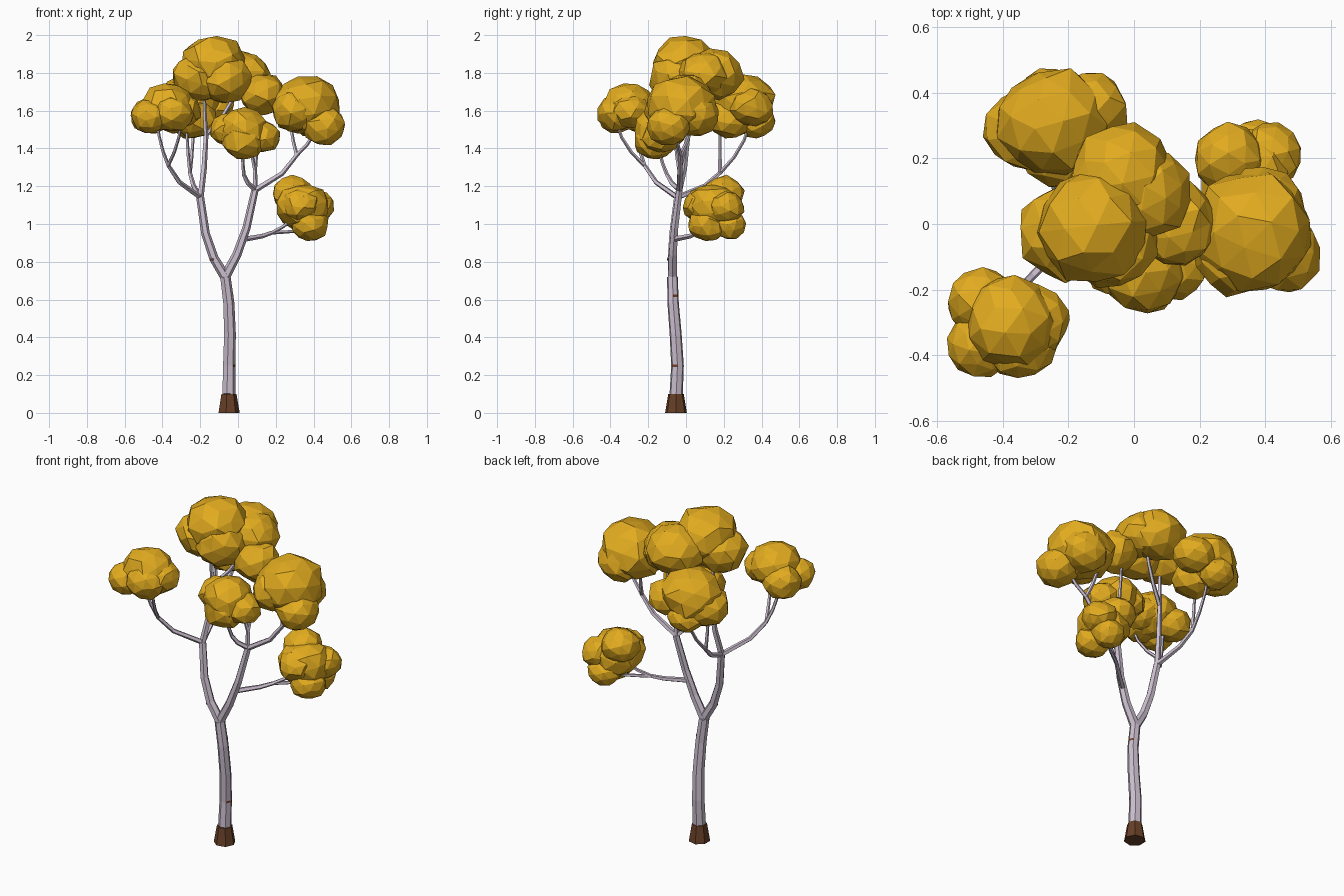
import bpy, bmesh, math, random
from mathutils import Vector, Euler

if "Cube" in bpy.data.objects:
    bpy.data.objects.remove(bpy.data.objects["Cube"])

random.seed(11)


def material(name, *rgb):
    m = bpy.data.materials.new(name)
    m.diffuse_color = (*rgb, 1)
    m.use_nodes = True
    m.node_tree.nodes["Principled BSDF"].inputs["Base Color"].default_value = m.diffuse_color
    return m


GOLD = material("golden_leaves", 0.76, 0.41, 0.014)
BARK = material("pale_bark", 0.60, 0.52, 0.62)
BROWN = material("brown_base", 0.135, 0.05, 0.02)
SCAR = material("bark_scar", 0.20, 0.05, 0.02)


def finish(bm, name, *mats):
    bmesh.ops.recalc_face_normals(bm, faces=bm.faces)
    me = bpy.data.meshes.new(name)
    bm.to_mesh(me)
    bm.free()
    for m in mats:
        me.materials.append(m)
    ob = bpy.data.objects.new(name, me)
    bpy.context.collection.objects.link(ob)
    return ob


def tube(bm, path, r0, r1, sides=6, keep=None):
    """Faceted tapering tube along a path; keep limits it to some sides."""
    pts = [Vector(p) for p in path]
    rings = []
    last = len(pts) - 1
    for i, p in enumerate(pts):
        t = (pts[min(i + 1, last)] - pts[max(i - 1, 0)]).normalized()
        u = Vector((0, 1, 0)).cross(t).normalized()
        v = t.cross(u)
        r = r0 + (r1 - r0) * i / last
        rings.append([bm.verts.new(p + (u * math.cos(a) + v * math.sin(a)) * r)
                      for a in (math.tau * k / sides for k in range(sides))])
    for a, b in zip(rings, rings[1:]):
        for k in range(sides):
            if keep is None or k in keep:
                n = (k + 1) % sides
                bm.faces.new((a[k], a[n], b[n], b[k]))
    if keep is None:
        bm.faces.new(rings[0][::-1])
        bm.faces.new(rings[-1])


def sweep(start, end, steps=3):
    """Path that reaches outwards first and then bends upwards."""
    a, c = Vector(start), Vector(end)
    b = Vector((a.x + (c.x - a.x) * 0.8, a.y + (c.y - a.y) * 0.8, a.z + (c.z - a.z) * 0.45))
    return [a * (1 - t) ** 2 + b * 2 * t * (1 - t) + c * t * t for t in (i / steps for i in range(steps + 1))]


# Trunk, with a flared brown foot
FORK = Vector((-0.068, -0.072, 0.72))
bm = bmesh.new()
tube(bm, [(-0.05, -0.053, 0), (-0.05, -0.053, 0.1)], 0.059, 0.042, 7)
finish(bm, "trunk_foot", BROWN)
bm = bmesh.new()
tube(bm, [(-0.05, -0.052, 0.1), (-0.048, -0.045, 0.25), (-0.044, -0.055, 0.42),
          (-0.05, -0.068, 0.58), FORK], 0.036, 0.029, 7)
finish(bm, "trunk", BARK)

# Two main limbs
LEFT = Vector((-0.20, -0.045, 1.14))
RIGHT = Vector((0.09, -0.035, 1.18))
bm = bmesh.new()
tube(bm, [FORK, (-0.128, -0.075, 0.82), (-0.172, -0.068, 0.95), LEFT], 0.027, 0.021)
finish(bm, "left_limb", BARK)
bm = bmesh.new()
tube(bm, [FORK, (-0.005, -0.07, 0.84), (0.045, -0.06, 0.98), RIGHT], 0.027, 0.019)
finish(bm, "right_limb", BARK)


def branch(name, start, fork, *tips, r=0.015):
    """A branch to a fork, then one bent twig to each tip."""
    bm = bmesh.new()
    tube(bm, sweep(start, fork, 2), r, r * 0.75, 5)
    for tip in tips:
        tube(bm, sweep(fork, tip), r * 0.7, r * 0.5, 5)
    finish(bm, name, BARK)


branch("front_left_branch", LEFT, (-0.37, -0.22, 1.31), (-0.43, -0.27, 1.55), (-0.30, -0.37, 1.54))
branch("back_left_branch", LEFT, (-0.255, 0.18, 1.27), (-0.275, 0.18, 1.58), (-0.235, 0.34, 1.54))
branch("top_branch", LEFT, (-0.17, 0.01, 1.47), (-0.18, 0, 1.72), (0, 0.1, 1.75), r=0.018)
branch("right_branch", RIGHT, (0.31, -0.03, 1.365), (0.43, -0.06, 1.55), (0.275, 0.04, 1.57), r=0.016)
branch("middle_branch", RIGHT, (0.09, -0.035, 1.28), (0.06, -0.06, 1.5), (0.11, 0.03, 1.68))
branch("front_branch", RIGHT, (0.03, -0.1, 1.26), (0.02, -0.15, 1.45))
branch("low_branch", (0.03, -0.06, 0.92), (0.18, 0.07, 0.955), (0.32, 0.17, 0.965), (0.31, 0.15, 1.06))

# Bark scars: thin plates hugging single sides of the trunk and limb
bm = bmesh.new()
for x, y, z, r, side in [(-0.048, -0.045, 0.25, 0.0355, 6), (-0.055, -0.069, 0.62, 0.0312, 0),
                         (-0.124, -0.075, 0.812, 0.0275, 4)]:
    tube(bm, [(x, y, z - 0.006), (x, y, z + 0.006)], r, r, 7, {side})
finish(bm, "bark_scars", SCAR)


def leaves(name, *lumps):
    """Leaf cluster: a few slightly flattened, uneven faceted lumps (x, y, z, radius)."""
    bm = bmesh.new()
    for x, y, z, r in lumps:
        rot = Euler([random.uniform(0, 6) for _ in range(3)]).to_matrix().to_4x4()
        for v in bmesh.ops.create_icosphere(bm, subdivisions=2, radius=1, matrix=rot)["verts"]:
            k = r * random.uniform(0.93, 1.08)
            v.co = Vector((x + v.co.x * k, y + v.co.y * k, z + v.co.z * k * 0.88))
    finish(bm, name, GOLD)


leaves("top_leaves", (-0.13, -0.01, 1.85, 0.17), (-0.205, -0.03, 1.77, 0.145),
       (-0.07, -0.05, 1.77, 0.145), (-0.04, 0.15, 1.79, 0.155), (0.04, 0.09, 1.79, 0.135),
       (0.13, 0, 1.69, 0.128))
leaves("front_left_leaves", (-0.375, -0.30, 1.62, 0.14), (-0.465, -0.235, 1.57, 0.105),
       (-0.30, -0.29, 1.60, 0.105), (-0.35, -0.36, 1.585, 0.112), (-0.47, -0.365, 1.57, 0.10))
leaves("back_left_leaves", (-0.25, 0.31, 1.65, 0.165), (-0.325, 0.29, 1.59, 0.13),
       (-0.135, 0.35, 1.62, 0.115), (-0.23, 0.23, 1.56, 0.122), (-0.26, 0.375, 1.54, 0.098))
leaves("right_leaves", (0.36, -0.02, 1.625, 0.182), (0.455, -0.09, 1.52, 0.118),
       (0.31, -0.09, 1.60, 0.13), (0.39, 0.05, 1.58, 0.13))
leaves("middle_leaves", (0.03, -0.135, 1.50, 0.135), (0.12, -0.13, 1.465, 0.102),
       (0.03, -0.16, 1.44, 0.115), (-0.05, -0.12, 1.50, 0.10))
leaves("low_leaves", (0.34, 0.15, 1.09, 0.145), (0.29, 0.2, 1.16, 0.108), (0.33, 0.08, 1.10, 0.10),
       (0.415, 0.21, 1.09, 0.098), (0.38, 0.11, 0.995, 0.10), (0.37, 0.23, 0.995, 0.09))
